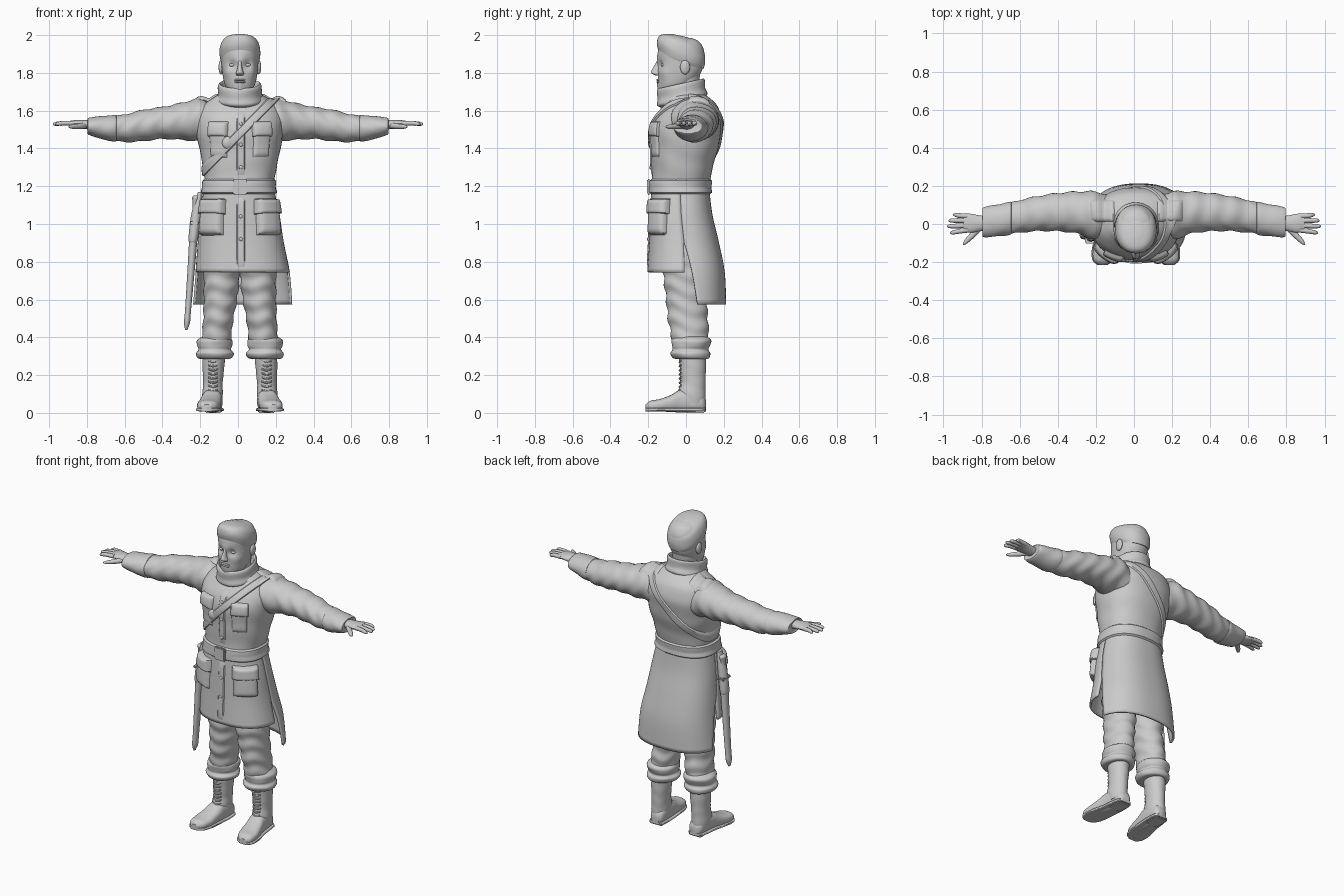
import bpy, bmesh
from math import sin, cos, pi, radians, exp
from mathutils import Vector, Matrix
from mathutils.bvhtree import BVHTree

cube = bpy.data.objects.get("Cube")
if cube:
    bpy.data.objects.remove(cube)

grey = bpy.data.materials.new("plain_grey")
grey.use_nodes = True
grey.diffuse_color = (0.6, 0.6, 0.6, 1)
grey.node_tree.nodes["Principled BSDF"].inputs["Base Color"].default_value = (0.6, 0.6, 0.6, 1)
MID = 0.01          # body centre line
made = []


def add(name, bm):
    mesh = bpy.data.meshes.new(name)
    bm.to_mesh(mesh)
    bm.free()
    mesh.materials.append(grey)
    obj = bpy.data.objects.new(name, mesh)
    bpy.context.collection.objects.link(obj)
    made.append(obj)
    return obj


def mirror(obj, centre=MID):
    """Copy a left part to the right side."""
    bm = bmesh.new()
    bm.from_mesh(obj.data)
    flip = Matrix.Translation((2 * centre, 0, 0)) @ Matrix.Scale(-1, 4, (1, 0, 0))
    bmesh.ops.transform(bm, matrix=flip, verts=bm.verts)
    bmesh.ops.reverse_faces(bm, faces=bm.faces)
    return add(obj.name.replace("left", "right"), bm)


def spline(rows, sub):
    """Catmull-Rom interpolation of the section rows."""
    out = []
    for i in range(len(rows) - 1):
        a, b, c, d = (rows[max(0, min(len(rows) - 1, i + k))] for k in (-1, 0, 1, 2))
        for s in range(sub):
            t = s / sub
            out.append([q + 0.5 * t * (r - p + t * (2 * p - 5 * q + 4 * r - w + t * (3 * (q - r) + w - p)))
                        for p, q, r, w in zip(a, b, c, d)])
    return out + [list(rows[-1])]


def loft(name, rows, axis="z", n=32, sub=5, power=2.0, fold=0, freq=60, tilt=0, arc=None, trim=0, dents=()):
    """Skin rings of (position on axis, centre a, centre b, radius a, radius b)."""
    bm = bmesh.new()
    order = {"x": (2, 0, 1), "y": (0, 2, 1), "z": (0, 1, 2)}[axis]
    rings, centres = [], []
    for t, a, b, ra, rb in spline(rows, sub):
        start, end = arc or (0, 2 * pi)
        cut = trim * max(0, 0.9 - t)
        start, end = start + cut, end - cut
        ring = []
        for k in range(n + 1 if arc else n):
            ang = start + (end - start) * k / n
            c, s = cos(ang), sin(ang)
            f = 1 + fold * sin(freq * t + 2 * sin(ang) + sin(3 * ang + 1))
            da = ra * f * abs(c) ** (2 / power) * (1 if c > 0 else -1)
            db = rb * f * abs(s) ** (2 / power) * (1 if s > 0 else -1)
            p = (a + da, b + db, t + tilt * db)
            p = Vector([p[i] for i in order])
            for loc, size, push in dents:
                p += Vector(push) * exp(-((p - Vector(loc)).length / size) ** 2)
            ring.append(bm.verts.new(p))
        rings.append(ring)
        centres.append(Vector([(a, b, t)[i] for i in order]))
    count = n if arc else len(rings[0])
    for r0, r1 in zip(rings, rings[1:]):
        for k in range(count):
            j = (k + 1) % len(r0)
            bm.faces.new((r0[k], r0[j], r1[j], r1[k]))
    if arc:
        bm.normal_update()
        bm.faces.ensure_lookup_table()
        f = bm.faces[n // 2]
        if f.normal.dot(f.calc_center_median() - centres[0]) < 0:
            bmesh.ops.reverse_faces(bm, faces=bm.faces)
    else:
        bm.faces.new(rings[0])
        bm.faces.new(rings[-1])
        bmesh.ops.recalc_face_normals(bm, faces=bm.faces)
    return add(name, bm)


def blob(name, loc, size):
    bm = bmesh.new()
    m = Matrix.Translation(loc) @ Matrix.Diagonal((*size, 1))
    bmesh.ops.create_uvsphere(bm, u_segments=20, v_segments=12, radius=1, matrix=m)
    return add(name, bm)


def box(name, loc, size, bevel=0.006):
    bm = bmesh.new()
    bmesh.ops.create_cube(bm, size=1, matrix=Matrix.Translation(loc) @ Matrix.Diagonal((*size, 1)))
    bmesh.ops.bevel(bm, geom=bm.edges[:], offset=bevel, segments=2, affect="EDGES")
    return add(name, bm)


# Coat body, sleeves and skirt panels
torso = loft("coat_body", [
    (1.10, .01, -.03, .195, .155), (1.20, .005, -.03, .183, .153), (1.30, .01, -.02, .195, .162),
    (1.40, .01, -.008, .215, .178), (1.50, .01, 0, .232, .187), (1.56, .01, .01, .232, .178),
    (1.62, .01, .022, .205, .148), (1.66, .01, .015, .155, .118), (1.70, .01, -.01, .09, .09)],
    power=2.3, n=48, fold=.008, freq=45)
sleeve = loft("left_sleeve", [
    (.12, .04, 1.53, .11, .10), (.21, .045, 1.55, .125, .112), (.30, .06, 1.543, .11, .098),
    (.40, .062, 1.535, .1, .085), (.50, .055, 1.522, .092, .083), (.60, .04, 1.507, .085, .073),
    (.70, .02, 1.507, .076, .058), (.77, .01, 1.515, .068, .045)], axis="x", fold=.035, sub=7)
sleeve_r = mirror(sleeve, 0)
skirt_rows = [(1.18, .005, -.03, .187, .154), (1.05, .01, -.025, .21, .165), (.90, .015, -.01, .228, .185),
              (.745, .025, 0, .25, .205)]
front = loft("skirt_front", skirt_rows, power=2.4, n=40, arc=(pi, 2 * pi), trim=.15)
back = loft("skirt_back", skirt_rows + [(.575, .025, 0, .268, .213)], power=2.4, n=40, arc=(0, pi), trim=.7)

# Surface lookup, so that pockets and straps follow the coat
verts, polys = [], []
for o in (torso, sleeve, sleeve_r, front, back):
    base = len(verts)
    verts += [v.co.copy() for v in o.data.vertices]
    polys += [[base + i for i in p.vertices] for p in o.data.polygons]
skin = BVHTree.FromPolygons(verts, polys)
for panel in (front, back):
    thick = panel.modifiers.new("thickness", "SOLIDIFY")
    thick.thickness = 0.012


def touch(c, d):
    return skin.ray_cast(c + d * .6, -d)[0] or c + d * .2


def patch(name, ray, depth, nu=14, nv=14, wrap=False):
    """Padded patch lying on the coat; ray(u, v) gives an inner point and a direction."""
    bm = bmesh.new()
    grid = []
    for i in range(nu if wrap else nu + 1):
        row = []
        for j in range(nv + 1):
            u, v = i / nu, j / nv
            c, d = ray(u, v)
            edge = abs(2 * v - 1) if wrap else max(abs(2 * u - 1), abs(2 * v - 1))
            row.append(bm.verts.new(touch(c, d) + d * (depth * (1 - edge ** 8) - .004)))
        grid.append(row)
    for i in range(nu):
        r0, r1 = grid[i], grid[(i + 1) % len(grid)]
        for j in range(nv):
            bm.faces.new((r0[j], r1[j], r1[j + 1], r0[j + 1]))
    bm.normal_update()
    bm.faces.ensure_lookup_table()
    if bm.faces[nv // 2].normal.dot(ray(0, .5)[1]) < 0:
        bmesh.ops.reverse_faces(bm, faces=bm.faces)
    return add(name, bm)


def around(a0, a1, z0, z1):
    """Rays leaving the body axis between two angles and two heights."""
    def ray(u, v):
        a = radians(a0 + (a1 - a0) * u)
        return Vector((MID, -.01, z0 + (z1 - z0) * v)), Vector((cos(a), sin(a), 0))
    return ray


def ahead(x0, x1, z0, z1):
    return lambda u, v: (Vector((x0 + (x1 - x0) * u, 0, z0 + (z1 - z0) * v)), Vector((0, -1, 0)))


# Belt, buckle, shoulder strap
patch("belt", around(0, 360, 1.155, 1.24), .017, 64, 8, True)
box("belt_buckle", (.01, -.197, 1.197), (.075, .02, .085))
slope, across = Vector((.7, 0, .714)), Vector((.714, 0, -.7))
patch("shoulder_strap", lambda u, v: (Vector((-.01, 0, 1.46)) + across * (.05 * v - .025),
      slope * cos(2 * pi * u) + Vector((0, sin(2 * pi * u), 0))), .016, 64, 8, True)
blob("strap_buckle", touch(Vector((-.055, 0, 1.43)), Vector((0, -1, 0))), (.03, .018, .034))

# Pockets, flaps and shoulder tabs
for ray, name, depth in (
        (around(-68, -40, 1.35, 1.52), "left_chest_pocket", .016),
        (around(-70, -38, 1.46, 1.545), "left_chest_flap", .025),
        (around(-64, -24, .94, 1.10), "left_skirt_pocket", .034),
        (around(-67, -21, 1.05, 1.135), "left_skirt_flap", .044),
        (lambda u, v: (Vector((.12 + .14 * u, .01 + .12 * v, 1.4)), Vector((0, 0, 1))), "left_shoulder_tab", .016)):
    mirror(patch(name, ray, depth))

# Button placket
patch("upper_placket", ahead(-.01, .04, 1.25, 1.6), .011, 6, 24)
patch("lower_placket", ahead(-.01, .04, .76, 1.15), .011, 6, 24)
for z in (.92, 1.04, 1.30, 1.42, 1.53):
    blob("button", touch(Vector((.015, 0, z)), Vector((0, -1, 0))) + Vector((0, -.006, 0)), (.01, .006, .01))

# Collar and neck
loft("collar", [(1.63, MID, -.015, .09, .09), (1.655, MID, -.02, .125, .132), (1.69, MID, -.025, .116, .126),
                (1.735, MID, -.025, .115, .126), (1.738, MID, -.025, .1, .11), (1.67, MID, -.02, .085, .09)],
     tilt=.22, fold=.012, n=40)
loft("neck", [(1.6, MID, -.01, .078, .08), (1.7, MID, -.015, .075, .08), (1.8, MID, 0, .075, .075)])

# Head, with eye sockets pressed in and cheeks and brow pushed out
dents = [((MID, -.15, 1.868), .03, (0, -.007, 0)), ((MID, -.14, 1.705), .03, (0, -.008, 0)),
         ((MID, -.15, 1.742), .02, (0, -.008, 0))]
for s in (1, -1):
    dents += [((MID + s * .04, -.14, 1.842), .022, (0, .016, 0)), ((MID + s * .06, -.11, 1.80), .025, (s * .004, -.004, 0))]
loft("head", [(1.675, MID, -.085, .03, .035), (1.69, MID, -.08, .052, .056), (1.74, MID, -.055, .08, .09),
              (1.80, MID, -.035, .093, .114), (1.86, MID, -.027, .098, .121), (1.92, MID, -.026, .1, .121),
              (1.965, MID, -.028, .082, .098), (1.985, MID, -.03, .045, .06)], n=72, sub=8, power=2.15, dents=dents)
loft("hair", [(1.845, MID, -.012, .092, .106), (1.87, MID, -.02, .104, .119), (1.92, MID, -.026, .108, .127),
              (1.96, MID, -.032, .097, .117), (1.985, MID, -.035, .072, .088), (1.997, MID, -.03, .03, .04)],
     n=48, tilt=-.22, power=2.2, fold=.006, freq=90)
loft("nose", [(1.785, MID, -.145, .016, .014), (1.797, MID, -.153, .022, .028), (1.81, MID, -.152, .017, .031),
              (1.84, MID, -.145, .011, .022), (1.868, MID, -.14, .011, .012)], n=20)
for z in (1.752, 1.763):
    blob("lip", (MID, -.146, z), (.03, .011, .006))
mirror(blob("left_eye", (MID + .04, -.12, 1.842), (.017, .013, .010)))
mirror(blob("left_ear", (MID + .1, -.005, 1.83), (.013, .026, .038)))

# Sleeve cuffs and hands
mirror(loft("left_cuff", [(.645, .03, 1.507, .07, .058), (.65, .03, 1.507, .086, .07), (.72, .018, 1.51, .083, .061),
                          (.79, .01, 1.518, .078, .045), (.793, .01, 1.518, .06, .034)], axis="x", fold=.015), 0)
mirror(loft("left_palm", [(.76, .005, 1.525, .034, .027), (.81, .003, 1.527, .042, .024),
                          (.86, .004, 1.532, .05, .018), (.895, .008, 1.532, .046, .013)], axis="x", n=20), 0)
for name, y, x_tip, y_tip in (("index", -.032, .965, -.045), ("middle", -.008, .98, -.012),
                              ("ring", .018, .973, .018), ("little", .041, .95, .048)):
    mirror(loft(f"left_{name}_finger", [
        (.87, y, 1.533, .013, .013), (.92, (y + y_tip) / 2, 1.534, .0125, .012),
        (x_tip - .012, y_tip, 1.53, .01, .01), (x_tip, y_tip, 1.528, .003, .003)], axis="x", n=12), 0)
mirror(loft("left_thumb", [(.80, -.01, 1.522, .022, .016), (.84, -.05, 1.517, .022, .015),
                           (.88, -.088, 1.515, .017, .011), (.897, -.104, 1.515, .006, .004)], axis="x", n=14), 0)

# Trousers with rolled hems
mirror(loft("left_trouser_leg", [
    (1.0, .095, -.01, .09, .12), (.8, .102, -.01, .096, .118), (.7, .107, -.005, .094, .112), (.6, .113, .002, .088, .107),
    (.5, .124, .01, .08, .106), (.42, .132, .02, .078, .1), (.35, .142, .025, .08, .095)], fold=.04, freq=70, sub=9))
mirror(loft("left_trouser_hem", [
    (.41, .138, .022, .06, .08), (.385, .142, .025, .092, .105), (.355, .142, .025, .094, .1), (.335, .144, .025, .087, .095),
    (.315, .144, .026, .1, .106), (.29, .145, .028, .088, .095), (.285, .145, .03, .06, .07)], fold=.03, freq=50))

# Boots, soles and laces
mirror(loft("left_boot_shaft", [(.34, .147, .033, .06, .072), (.25, .15, .036, .058, .07), (.16, .153, .036, .052, .067),
                                (.1, .155, .03, .054, .073), (.04, .155, .035, .05, .066)], fold=.012, freq=80))
foot = [(.105, .148, .04, .025, .03), (.085, .15, .052, .044, .045), (.03, .153, .062, .052, .06),
        (-.03, .158, .062, .054, .06), (-.08, .166, .05, .058, .045), (-.14, .175, .04, .061, .033),
        (-.19, .182, .036, .05, .028), (-.214, .185, .03, .022, .014)]
mirror(loft("left_boot_foot", foot, axis="y", power=2.5))
mirror(loft("left_boot_sole", [(y, x, .017, r + .006, .009) for y, x, z, r, h in foot], axis="y", power=5))
mirror(box("left_boot_heel", (.151, .05, .014), (.09, .1, .028)))
for i in range(8):
    z = .115 + .022 * i
    y = -.043 + .006 * min(i, 1)
    mirror(loft(f"left_lace_{i + 1}", [(.125, y + .012, z + .008, .005, .005), (.152, y + .004, z, .006, .006),
                                       (.18, y + .012, z + .008, .005, .005)], axis="x", n=8, sub=3))

# Sidearm in its scabbard
loft("scabbard", [(1.0, -.232, -.06, .016, .022), (.98, -.233, -.06, .022, .03), (.8, -.245, -.058, .02, .028),
                  (.55, -.264, -.056, .016, .024), (.48, -.27, -.056, .016, .022), (.44, -.274, -.056, .006, .008)], n=20)
loft("blade_grip", [(.98, -.232, -.06, .014, .02), (1.06, -.228, -.06, .013, .019), (1.11, -.225, -.06, .015, .021),
                    (1.14, -.223, -.06, .02, .026), (1.15, -.223, -.06, .012, .016)], n=20)
box("blade_guard", (-.232, -.06, 1.005), (.05, .085, .016))
loft("scabbard_loop", [(1.17, -.2, -.06, .012, .025), (1.06, -.22, -.06, .026, .03), (.93, -.236, -.06, .026, .034),
                       (.9, -.238, -.06, .02, .028)], n=20)

# Smooth shading with crisp edges
bpy.ops.object.select_all(action="DESELECT")
for o in made:
    o.select_set(True)
bpy.context.view_layer.objects.active = made[0]
bpy.ops.object.shade_smooth_by_angle(angle=radians(40))
